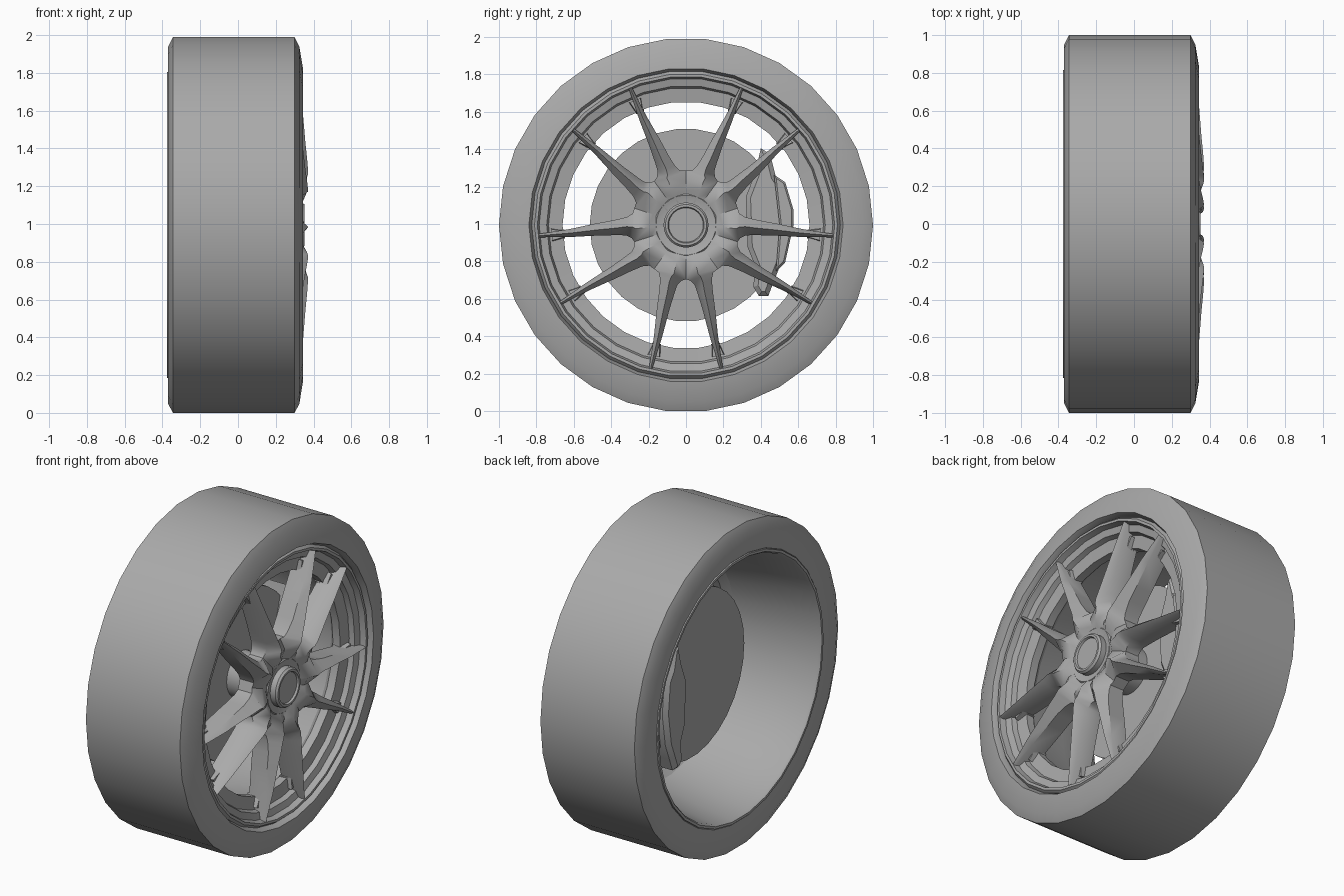
import bpy, bmesh, math
from mathutils import Vector

SEGMENTS = 30
AXLE_Z = math.cos(math.pi / SEGMENTS)

cube = bpy.data.objects.get("Cube")
if cube:
    bpy.data.objects.remove(cube, do_unlink=True)

grey = bpy.data.materials.new("plain_grey")
grey.use_nodes = True
colour = (0.4, 0.4, 0.4, 1)
grey.diffuse_color = colour
grey.node_tree.nodes["Principled BSDF"].inputs["Base Color"].default_value = colour


def finish(name, bm, angle=30):
    """Turn a bmesh into a shaded object sitting on the axle line."""
    bmesh.ops.remove_doubles(bm, verts=bm.verts, dist=0.0005)
    bmesh.ops.recalc_face_normals(bm, faces=bm.faces)
    mesh = bpy.data.meshes.new(name)
    bm.to_mesh(mesh)
    bm.free()
    mesh.materials.append(grey)
    obj = bpy.data.objects.new(name, mesh)
    obj.location.z = AXLE_Z
    bpy.context.collection.objects.link(obj)
    bpy.ops.object.select_all(action="DESELECT")
    obj.select_set(True)
    bpy.context.view_layer.objects.active = obj
    bpy.ops.object.shade_smooth_by_angle(angle=math.radians(angle))
    return obj


def revolve(name, profile, closed=True):
    """Spin (x, radius) points around the axle."""
    bm = bmesh.new()
    rings = []
    for x, r in profile:
        ring = []
        for i in range(SEGMENTS):
            a = math.tau * i / SEGMENTS
            ring.append(bm.verts.new((x, r * math.cos(a), r * math.sin(a))))
        rings.append(ring)
    pairs = list(zip(rings, rings[1:]))
    if closed:
        pairs.append((rings[-1], rings[0]))
    else:
        bm.faces.new(rings[0])
        bm.faces.new(rings[-1])
    for a, b in pairs:
        for i in range(SEGMENTS):
            j = (i + 1) % SEGMENTS
            bm.faces.new((a[i], a[j], b[j], b[i]))
    return finish(name, bm)


def extrude_outline(name, outline, x0, x1, bevel):
    """Extrude a (y, z) outline along the axle, with chamfered rims."""
    bm = bmesh.new()
    face = bm.faces.new([bm.verts.new((x0, y, z)) for y, z in outline])
    grown = bmesh.ops.extrude_face_region(bm, geom=[face])["geom"]
    verts = [g for g in grown if isinstance(g, bmesh.types.BMVert)]
    bmesh.ops.translate(bm, verts=verts, vec=(x1 - x0, 0, 0))
    edges = [e for e in bm.edges
             if abs(e.verts[0].co.x - e.verts[1].co.x) < 0.001]
    bmesh.ops.bevel(bm, geom=edges, offset=bevel, segments=1, affect="EDGES")
    return finish(name, bm, 20)


# Tyre and rim
revolve("tyre", [(-0.345, 1), (0.30, 1), (0.325, 0.95), (0.343, 0.84),
                 (0.31, 0.825), (-0.36, 0.81), (-0.37, 0.82), (-0.37, 0.95)])
revolve("rim", [(0.30, 0.83), (0.325, 0.81), (0.325, 0.795), (0.29, 0.785),
                (0.28, 0.745), (0.25, 0.735), (0.24, 0.66), (0.19, 0.66),
                (0.15, 0.70), (-0.1, 0.75), (-0.36, 0.79), (-0.375, 0.80),
                (-0.375, 0.815), (-0.3, 0.82)])

# Brake disc and the stem joining it to the hub
revolve("brake_disc", [(-0.04, 0.515), (0.02, 0.515)], closed=False)
revolve("hub_stem", [(0, 0.14), (0.25, 0.14)], closed=False)

# Hub face, centre nut and cap
revolve("hub", [(0.19, 0.17), (0.305, 0.17), (0.315, 0.16), (0.305, 0.125)],
        closed=False)
revolve("centre_nut", [(0.29, 0.12), (0.34, 0.12), (0.352, 0.11),
                       (0.352, 0.097), (0.34, 0.092)], closed=False)

# Half of one forked spoke, tip to hub:
# inner and outer radial position, inner, ridge and outer offset,
# ridge and edge height. An offset of 1 means the sector boundary.
STATIONS = [
    (0.77, 0.77, 0.181, 0.19, 0.199, 0.325, 0.31),
    (0.60, 0.60, 0.128, 0.15, 0.172, 0.345, 0.31),
    (0.45, 0.45, 0.088, 0.12, 0.156, 0.357, 0.31),
    (0.36, 0.36, 0.06, 0.10, 0.144, 0.366, 0.31),
    (0.32, 0.29, 0.046, 0.09, 0.138, 0.37, 0.3),
    (0.297, 0.253, 0.022, 0.078, 0.146, 0.37, 0.295),
    (0.29, 0.235, 0, 0.065, 1, 0.365, 0.29),
    (0.20, 0.19, 0, 0.05, 1, 0.345, 0.32),
    (0.16, 0.15, 0, 0.04, 1, 0.315, 0.31),
    (0.10, 0.10, 0, 0.03, 1, 0.30, 0.30),
]
SPOKE_BACK = 0.2
HALF_SECTOR = math.pi / 5


def spoke_half(bm, angle, side):
    radial = Vector((0, math.sin(angle), math.cos(angle)))
    across = Vector((0, math.cos(angle), -math.sin(angle))) * side
    rows = []
    for v_in, v_out, u_in, u_mid, u_out, x_mid, x_edge in STATIONS:
        limit = v_out * math.tan(HALF_SECTOR)
        u_out = min(u_out, limit)
        points = [(SPOKE_BACK, u_in, v_in), (x_edge, u_in, v_in),
                  (x_mid, u_mid, (v_in + v_out) / 2),
                  (x_edge, u_out, v_out), (SPOKE_BACK, u_out, v_out)]
        verts = [bm.verts.new(Vector((x, 0, 0)) + across * u + radial * v)
                 for x, u, v in points]
        rows.append((verts, u_in == 0, u_out == limit))
    for (a, a_in, a_out), (b, b_in, b_out) in zip(rows, rows[1:]):
        for i in range(len(a)):
            j = (i + 1) % len(a)
            if (i == 0 and a_in and b_in) or (i == 3 and a_out and b_out):
                continue    # neighbours join here, so no wall
            bm.faces.new((a[i], a[j], b[j], b[i]))
    bm.faces.new(rows[0][0])


bm = bmesh.new()
for k in range(5):
    for side in (1, -1):
        spoke_half(bm, HALF_SECTOR * (2 * k + 1), side)
finish("spokes", bm, 35)

# Small feet where the spokes meet the rim
bm = bmesh.new()
for k in range(5):
    for side in (1, -1):
        a = HALF_SECTOR * (2 * k + 1) + side * math.radians(13.8)
        radial = Vector((0, math.sin(a), math.cos(a)))
        across = Vector((0, math.cos(a), -math.sin(a)))
        for sx, half in ((0.19, 0.045), (0.27, 0.03)):
            ring = [bm.verts.new(Vector((sx, 0, 0)) + radial * r + across * u)
                    for r, u in ((0.65, -half / 2), (0.65, half / 2),
                                 (0.72, half), (0.72, -half))]
            bm.faces.new(ring)
            if sx > 0.2:
                for i in range(4):
                    j = (i + 1) % 4
                    bm.faces.new((low[i], low[j], ring[j], ring[i]))
            low = ring
finish("spoke_feet", bm)

# Brake caliper: body gripping the disc and a raised bridge outside it
extrude_outline("caliper_body", [
    (0.40, 0.41), (0.45, 0.38), (0.48, 0.26), (0.52, 0.2), (0.54, 0),
    (0.51, -0.2), (0.47, -0.3), (0.44, -0.38), (0.39, -0.38), (0.36, -0.33),
    (0.37, -0.22), (0.33, -0.12), (0.32, 0.15), (0.37, 0.28)],
    -0.24, 0.1, 0.025)
extrude_outline("caliper_bridge", [
    (0.47, 0.27), (0.53, 0.23), (0.575, 0.08), (0.575, 0), (0.53, -0.2),
    (0.48, -0.25), (0.5, 0)], -0.18, 0.12, 0.01)
